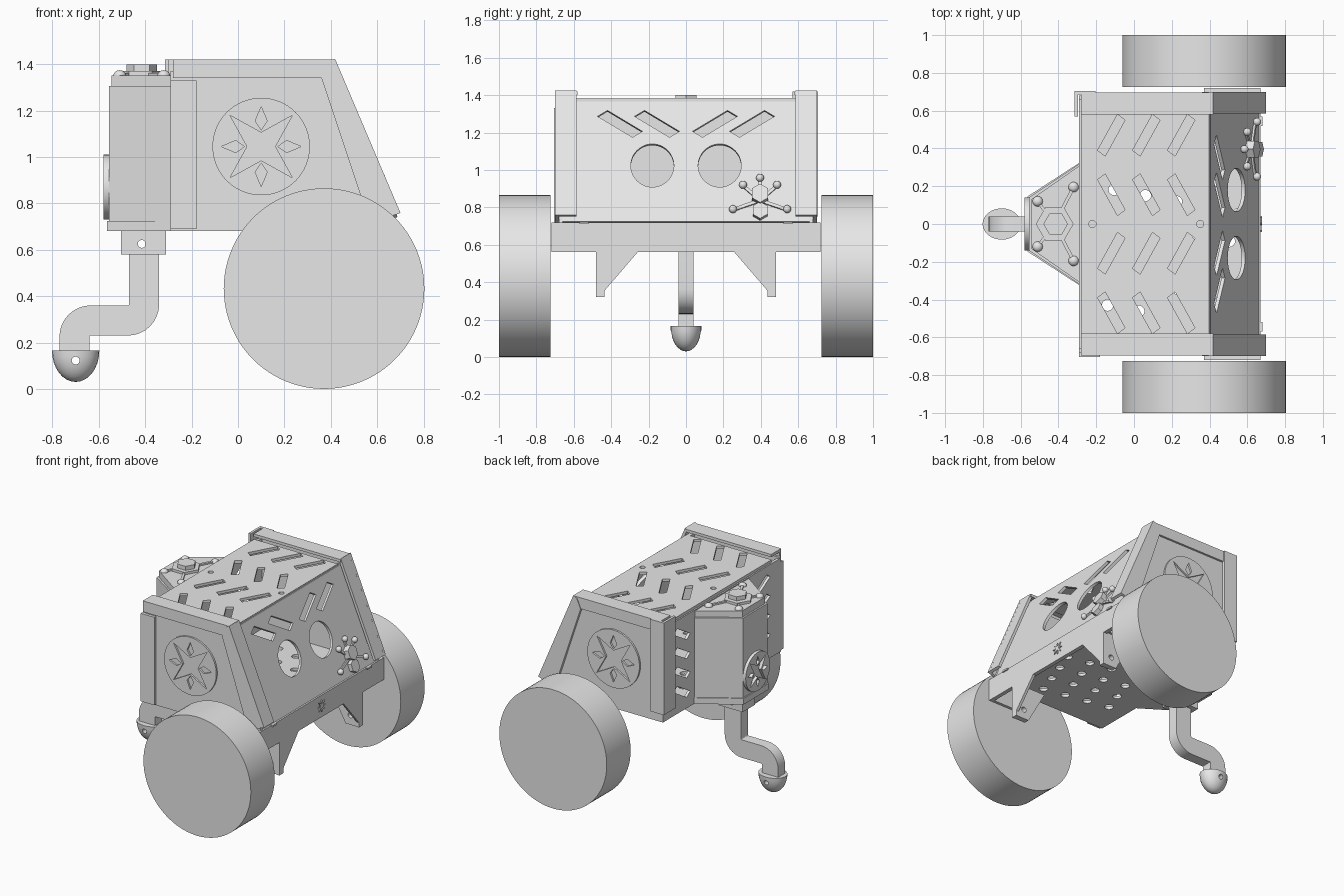
import bpy, bmesh
from math import sin, cos, pi, radians
from mathutils import Matrix, Vector

cube = bpy.data.objects.get("Cube")
if cube:
    bpy.data.objects.remove(cube)

grey = bpy.data.materials.new("light_grey")
grey.use_nodes = True
grey.diffuse_color = (0.8, 0.8, 0.8, 1)
grey.node_tree.nodes["Principled BSDF"].inputs["Base Color"].default_value = (0.8, 0.8, 0.8, 1)

X, Y, Z = Vector((1, 0, 0)), Vector((0, 1, 0)), Vector((0, 0, 1))
SLANT = Vector((-0.4, 0, 1))
parts = []


def add_mesh(name, bm):
    bmesh.ops.recalc_face_normals(bm, faces=bm.faces)
    mesh = bpy.data.meshes.new(name)
    bm.to_mesh(mesh)
    bm.free()
    mesh.materials.append(grey)
    obj = bpy.data.objects.new(name, mesh)
    bpy.context.collection.objects.link(obj)
    parts.append(obj)
    return obj


def plate(name, loops, thick, origin, u=X, v=Z):
    """Flat plate from outlines; inner outlines become holes."""
    curve = bpy.data.curves.new(name, "CURVE")
    curve.dimensions, curve.fill_mode, curve.extrude = "2D", "BOTH", thick / 2
    for loop in loops:
        spline = curve.splines.new("POLY")
        spline.points.add(len(loop) - 1)
        for point, (a, b) in zip(spline.points, loop):
            point.co = (a, b, 0, 1)
        spline.use_cyclic_u = True
    temp = bpy.data.objects.new("temp", curve)
    bpy.context.collection.objects.link(temp)
    graph = bpy.context.evaluated_depsgraph_get()
    mesh = bpy.data.meshes.new_from_object(temp.evaluated_get(graph))
    bm = bmesh.new()
    bm.from_mesh(mesh)
    bpy.data.objects.remove(temp)
    bpy.data.curves.remove(curve)
    bpy.data.meshes.remove(mesh)
    bmesh.ops.remove_doubles(bm, verts=bm.verts, dist=0.0001)
    n = u.cross(v).normalized()
    basis = Matrix((u, v, n)).transposed().to_4x4()
    bm.transform(Matrix.Translation(origin) @ basis)
    return add_mesh(name, bm)


def box(name, x, y, z):
    bm = bmesh.new()
    bmesh.ops.create_cube(bm, size=1)
    for vert in bm.verts:
        vert.co = [r[0] + (r[1] - r[0]) * (c + 0.5) for r, c in zip((x, y, z), vert.co)]
    return add_mesh(name, bm)


def ball(name, at, size):
    bm = bmesh.new()
    bmesh.ops.create_uvsphere(bm, u_segments=24, v_segments=16, radius=1)
    bm.transform(Matrix.Translation(at) @ Matrix.Diagonal((*size, 1)))
    return add_mesh(name, bm)


def ring(cx, cy, r, n=48, turn=0.0):
    return [(cx + r * cos(2 * pi * i / n + turn), cy + r * sin(2 * pi * i / n + turn)) for i in range(n)]


def rect(a0, a1, b0, b1):
    return [(a0, b0), (a1, b0), (a1, b1), (a0, b1)]


def slot(cx, cy, length, width):
    (lx, ly), (wx, wy) = length, width
    return [(cx + (i * lx + j * wx) / 2, cy + (i * ly + j * wy) / 2)
            for i, j in ((-1, -1), (1, -1), (1, 1), (-1, 1))]


def star(cx, cy, r):
    """Four diagonal spikes with a dagger in each gap."""
    spikes = [(cx + q * cos(k * pi / 4), cy + q * sin(k * pi / 4))
              for k in range(8) for q in [r * (0.95 if k % 2 else 0.3)]]
    loops = [spikes]
    for k in range(4):
        c, s = cos(k * pi / 2), sin(k * pi / 2)
        dagger = [(0.36, 0), (0.55, 0.13), (0.86, 0), (0.55, -0.13)]
        loops.append([(cx + r * (a * c - b * s), cy + r * (a * s + b * c)) for a, b in dagger])
    return loops


def slant_point(y, z, lift=0.0):
    n = Y.cross(SLANT).normalized()
    return Vector((0.952 - 0.4 * z, y, z)) + n * lift


# Both sides: wheels, panels, rosettes, edge rails and hangers
for s in (-1, 1):
    def span(a, b):
        return sorted((s * a, s * b))

    plate("wheel", [ring(0, 0, 0.4325, 96)], 0.275, (0.371, s * 0.8625, 0.4325))
    outline = [(-0.29, 0.68), (0.66, 0.68), (0.66, 0.72), (0.4, 1.37), (-0.29, 1.37)]
    plate("side_panel", [outline], 0.02, (0, s * 0.67, 0))
    plate("side_rosette", [ring(0.1, 1.045, 0.21, 64)] + star(0.1, 1.045, 0.2),
          0.014, (0, s * 0.686, 0))
    box("top_rail_cap", (-0.28, 0.42), span(0.58, 0.695), (1.4, 1.42))
    box("top_rail_side", (-0.28, 0.4), span(0.675, 0.695), (1.34, 1.41))
    band = [(0.42, 1.42), (0.7, 0.76), (0.57, 0.71), (0.36, 1.34), (0.39, 1.41)]
    plate("slanted_rail_side", [band], 0.02, (0, s * 0.69, 0))
    plate("slanted_rail_front", [rect(*span(0.585, 0.7), 0.755, 1.42)], 0.02,
          (1.011, 0, 0), Y, Vector((-0.424, 0, 1)))
    box("bumper_end", (0.37, 0.67), span(0.7, 0.72), (0.56, 0.72))
    hanger = [(0.25, 0.57), (0.48, 0.57), (0.48, 0.32), (0.435, 0.32), (0.435, 0.355)]
    plate("hanger_front", [[(s * a, b) for a, b in hanger]], 0.02, (0.66, 0, 0), Y, Z)
    gusset = [(0.65, 0.57), (0.65, 0.32), (0.56, 0.32), (0.42, 0.57)]
    plate("hanger_gusset", [gusset, ring(0.6, 0.39, 0.02, 20)], 0.04, (0, s * 0.458, 0))
    box("bumper_tab", (0.64, 0.68), span(0.52, 0.57), (0.71, 0.722))

# Rear corner brackets, offset a little from each other
for s, x, z0, z1 in ((-1, -0.29, 0.69, 1.33), (1, -0.315, 0.75, 1.42)):
    box("rear_bracket_side", (x, x + 0.11), sorted((s * 0.685, s * 0.705)), (z0, z1))
    box("rear_bracket_back", (x, x + 0.018), sorted((s * 0.57, s * 0.705)), (z0, z1))

# Slotted top plate
loops = [rect(-0.28, 0.405, -0.585, 0.585)]
loops += [ring(x, 0, 0.019, 20) for x in (-0.22, 0.35)]
for x in (-0.12, 0.065, 0.25):
    for y, d in ((0.47, 1), (0.155, -1), (-0.155, 1), (-0.47, -1)):
        loops.append(slot(x, y, (0.105, d * 0.19), (0.04, d * -0.03)))
plate("top_plate", loops, 0.02, (0, 0, 1.37), X, Y)

# Slanted front panel with slots and two round ports
loops = [rect(-0.66, 0.66, 0.72, 1.38)]
for s in (-1, 1):
    loops.append(ring(s * 0.18, 1.02, 0.115))
    for y in (0.353, 0.155):
        loops.append(slot(s * y, 1.243, (s * 0.187, 0.112), (s * 0.053, -0.032)))
plate("front_panel", loops, 0.02, (0.941, 0, 0), Y, SLANT)

# Hexagon ornament with studs on the front panel
cy = 0.396
for z, r, lift in ((0.86, 0.05, 0.045), (0.775, 0.045, 0.03)):
    plate("ornament_hexagon", [ring(0, 0, r, 6, pi / 6)], lift, slant_point(cy, z, lift / 2), Y, SLANT)
for dy, z in ((0, 0.952), (-0.091, 0.915), (0.091, 0.915), (-0.145, 0.785), (0.145, 0.785)):
    ball("ornament_stud", slant_point(cy + dy, z, 0.015), (0.021, 0.021, 0.021))
    arm = Vector((dy, z - 0.835))
    side = Vector((-arm.y, arm.x)).normalized() * 0.016
    plate("ornament_arm", [slot(dy / 2, 0, arm, side)], 0.012,
          slant_point(cy, (z + 0.835) / 2, 0.005), Y, SLANT)

# Rear panel with slanted slots
loops = [rect(-0.66, 0.66, 0.69, 1.36)]
for s in (-1, 1):
    for z in (0.82, 0.96, 1.1, 1.24):
        loops.append(slot(s * 0.46, z, (s * 0.15, 0.09), (s * 0.04, -0.03)))
plate("rear_panel", loops, 0.02, (-0.28, 0, 0), Y, Z)

# Perforated floor with a turned hole grid
loops = [rect(-0.29, 0.65, -0.66, 0.66)]
for i in range(-2, 8):
    for j in range(-3, 10):
        x, y = -0.14 + 0.165 * i + 0.05 * j, -0.43 - 0.032 * i + 0.145 * j
        if -0.25 < x < 0.58 and abs(y) < 0.56:
            loops.append(ring(x, y, 0.03, 24))
plate("floor", loops, 0.02, (0, 0, 0.69), X, Y)

# Front bumper bar and its small star
box("bumper", (0.64, 0.67), (-0.72, 0.72), (0.56, 0.72))
plate("bumper_star", star(0, 0.645, 0.05), 0.008, (0.673, 0, 0), Y, Z)


# Rear turret
def turret(name, x, half, z0, z1):
    outline = [(-0.28, -half), (-0.28, half), (x, half - 0.185), (x, 0.185 - half)]
    plate(name, [outline], z1 - z0, (0, 0, (z0 + z1) / 2), X, Y)


turret("turret_base", -0.565, 0.33, 0.68, 0.725)
turret("turret_body", -0.557, 0.325, 0.72, 1.305)
turret("turret_lid", -0.545, 0.315, 1.305, 1.352)
plate("turret_disc", [ring(0, 0.87, 0.14)] + star(0, 0.87, 0.13), 0.022, (-0.568, 0, 0), Y, Z)
plate("lid_hexagon", [ring(0, 0, 0.1, 6)], 0.02, (-0.42, 0, 1.36), X, Y)
plate("lid_hexagon_top", [ring(0, 0, 0.065, 6)], 0.035, (-0.415, 0, 1.382), X, Y)
for s in (-1, 1):
    for x, y in ((-0.51, 0.12), (-0.32, 0.195)):
        ball("lid_stud", (x, s * y, 1.352), (0.027, 0.027, 0.022))
        centre = ((x - 0.42) / 2, s * y / 2)
        plate("lid_arm", [slot(*centre, (x + 0.42, s * y), (0.02, 0))], 0.012, (0, 0, 1.357), X, Y)

# Trailing leg: mount and S-shaped strut
plate("leg_mount", [rect(-0.505, -0.31, 0.58, 0.69), ring(-0.415, 0.625, 0.017, 20)],
      0.14, (0, 0, 0))
path = [(Vector((-0.405, 0.59)), 0.0)]
bend = [i * pi / 16 for i in range(9)]
path += [(Vector((-0.475 + 0.07 * cos(a), 0.365 - 0.07 * sin(a))), -a) for a in bend]
path += [(Vector((-0.635 - 0.07 * sin(a), 0.225 + 0.07 * cos(a))), a - pi / 2) for a in bend]
path.append((Vector((-0.705, 0.15)), 0.0))
offset = [(p, Vector((cos(a), sin(a))) * 0.065) for p, a in path]
plate("leg_strut", [[p + o for p, o in offset] + [p - o for p, o in reversed(offset)]],
      0.08, (0, 0, 0))

# Rounded foot with a cross hole
foot = ball("foot", (-0.7, 0, 0.165), (0.102, 0.083, 0.135))
bm = bmesh.new()
bm.from_mesh(foot.data)
cut = bmesh.ops.bisect_plane(bm, geom=bm.verts[:] + bm.edges[:] + bm.faces[:], dist=0.0001,
                             plane_co=(0, 0, 0.165), plane_no=Z, clear_outer=True)
bmesh.ops.holes_fill(bm, edges=[e for e in bm.edges if e.is_boundary], sides=0)
bm.to_mesh(foot.data)
bm.free()
pin = plate("foot_hole_cutter", [ring(-0.7, 0.122, 0.017, 20)], 0.4, (0, 0, 0))
pin.hide_render = True
hole = foot.modifiers.new("cross_hole", "BOOLEAN")
hole.operation, hole.object, hole.solver = "DIFFERENCE", pin, "EXACT"
bpy.context.view_layer.objects.active = foot
bpy.ops.object.modifier_apply(modifier=hole.name)
parts.remove(pin)
bpy.data.objects.remove(pin)

# Smooth round surfaces, keep edges sharp
bpy.ops.object.select_all(action="DESELECT")
for obj in parts:
    obj.select_set(True)
bpy.context.view_layer.objects.active = foot
bpy.ops.object.shade_smooth_by_angle(angle=radians(30))
